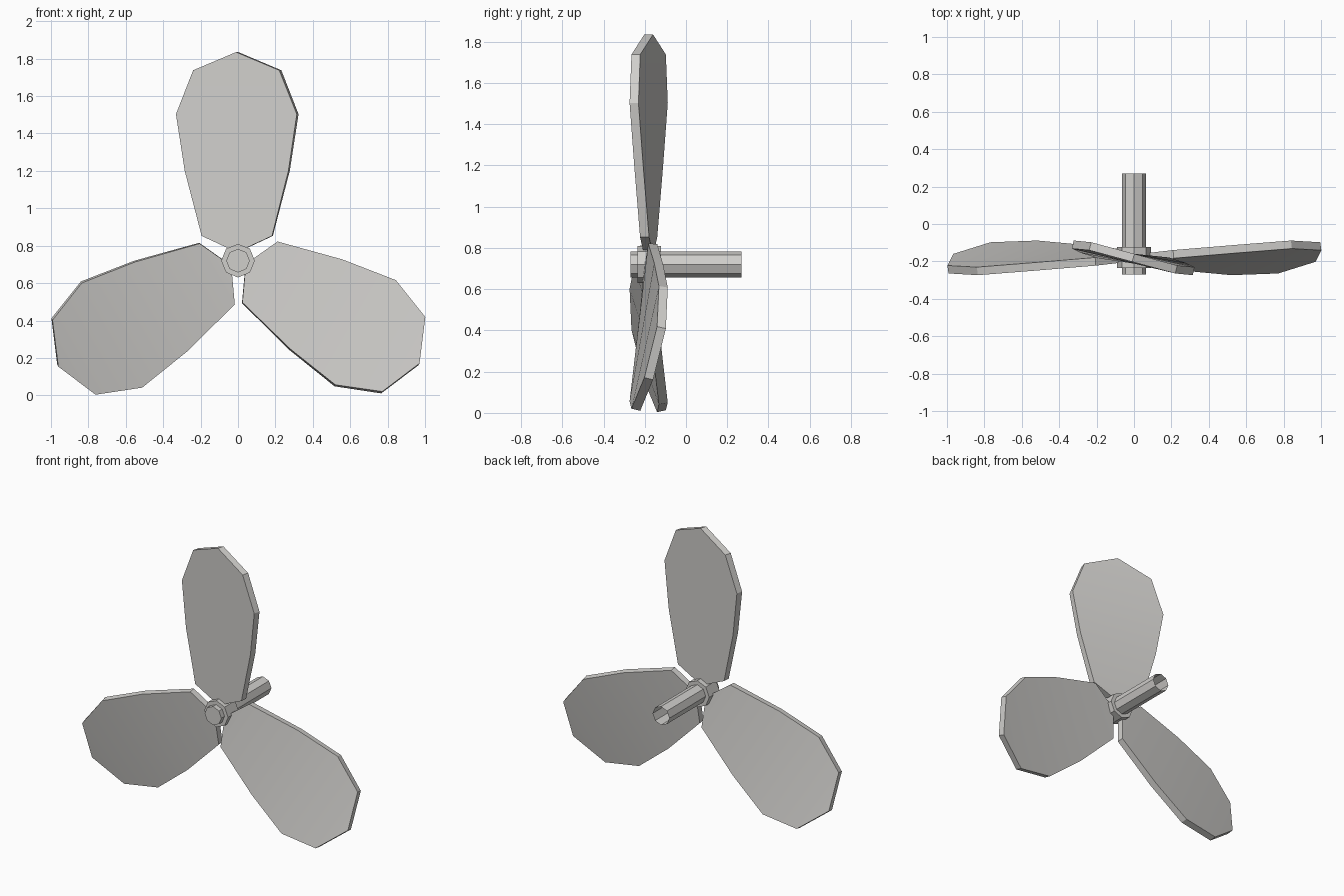
import bpy, bmesh, math
from mathutils import Matrix, Vector

if "Cube" in bpy.data.objects:
    bpy.data.objects.remove(bpy.data.objects["Cube"])

CZ = 0.72          # height of the shaft axis
BY = -0.181        # mid-plane of the blades
HALF_T = 0.022     # half blade thickness

metal = bpy.data.materials.new("light grey metal")
metal.diffuse_color = (0.63, 0.62, 0.60, 1)
metal.use_nodes = True
metal.node_tree.nodes["Principled BSDF"].inputs["Base Color"].default_value = metal.diffuse_color


def to_object(bm, name):
    me = bpy.data.meshes.new(name)
    bm.to_mesh(me)
    bm.free()
    me.materials.append(metal)
    ob = bpy.data.objects.new(name, me)
    bpy.context.collection.objects.link(ob)
    return ob


def octagon_rod(name, r, y0, y1, open_back=False):
    bm = bmesh.new()
    bmesh.ops.create_cone(bm, cap_ends=True, segments=8, radius1=r, radius2=r, depth=y1 - y0)
    bm.verts.ensure_lookup_table()
    rot = Matrix.Rotation(math.radians(90), 4, 'X')
    # put a vertex exactly on the x axis
    ang = math.atan2(bm.verts[0].co.y, bm.verts[0].co.x)
    bm.transform(Matrix.Translation((0, (y0 + y1) / 2, CZ)) @ rot @ Matrix.Rotation(-ang, 4, 'Z'))
    bmesh.ops.recalc_face_normals(bm, faces=bm.faces[:])
    if open_back:
        back = [f for f in bm.faces if f.normal.y > 0.9]
        bmesh.ops.delete(bm, geom=back, context='FACES_ONLY')
    return to_object(bm, name)


# shaft (open at the back) and hub collar
octagon_rod("shaft", 0.063, -0.269, 0.27, open_back=True)
octagon_rod("hub_collar", 0.09, -0.235, -0.122)

# blade stations: radius, half width, twist slope
STATIONS = [(0.132, 0.188, 0.105), (0.48, 0.277, 0.175),
            (0.783, 0.323, 0.22), (1.018, 0.23, 0.27)]
ROOT, TIP = (0.045, 0.09), (1.115, 0.29)


def blade(name, angle):
    bm = bmesh.new()

    def pair(r, x, slope):
        n = Vector((slope, 1, 0)).normalized() * HALF_T
        p = Vector((x - 0.004, BY - slope * x, r))
        return bm.verts.new(p - n), bm.verts.new(p + n)

    root = pair(ROOT[0], 0, ROOT[1])
    tip = pair(TIP[0], 0, TIP[1])
    left = [pair(r, -w, s) for r, w, s in STATIONS]
    right = [pair(r, w, s) for r, w, s in STATIONS]
    # front and back skins
    for k in (0, 1):
        bm.faces.new((root[k], right[0][k], left[0][k]))
        for i in range(len(STATIONS) - 1):
            bm.faces.new((left[i][k], right[i][k], right[i + 1][k], left[i + 1][k]))
        bm.faces.new((left[-1][k], right[-1][k], tip[k]))
    # rim
    loop = [root] + right + [tip] + left[::-1]
    for a, b in zip(loop, loop[1:] + loop[:1]):
        bm.faces.new((a[0], b[0], b[1], a[1]))
    bm.transform(Matrix.Translation((0, 0, CZ)) @ Matrix.Rotation(angle, 4, 'Y'))
    bmesh.ops.recalc_face_normals(bm, faces=bm.faces[:])
    ob = to_object(bm, name)
    bpy.ops.object.select_all(action='DESELECT')
    ob.select_set(True)
    bpy.context.view_layer.objects.active = ob
    bpy.ops.object.shade_smooth_by_angle(angle=math.radians(20))


for i, label in enumerate(("top", "right", "left")):
    blade("blade_" + label, math.radians(120 * i))
